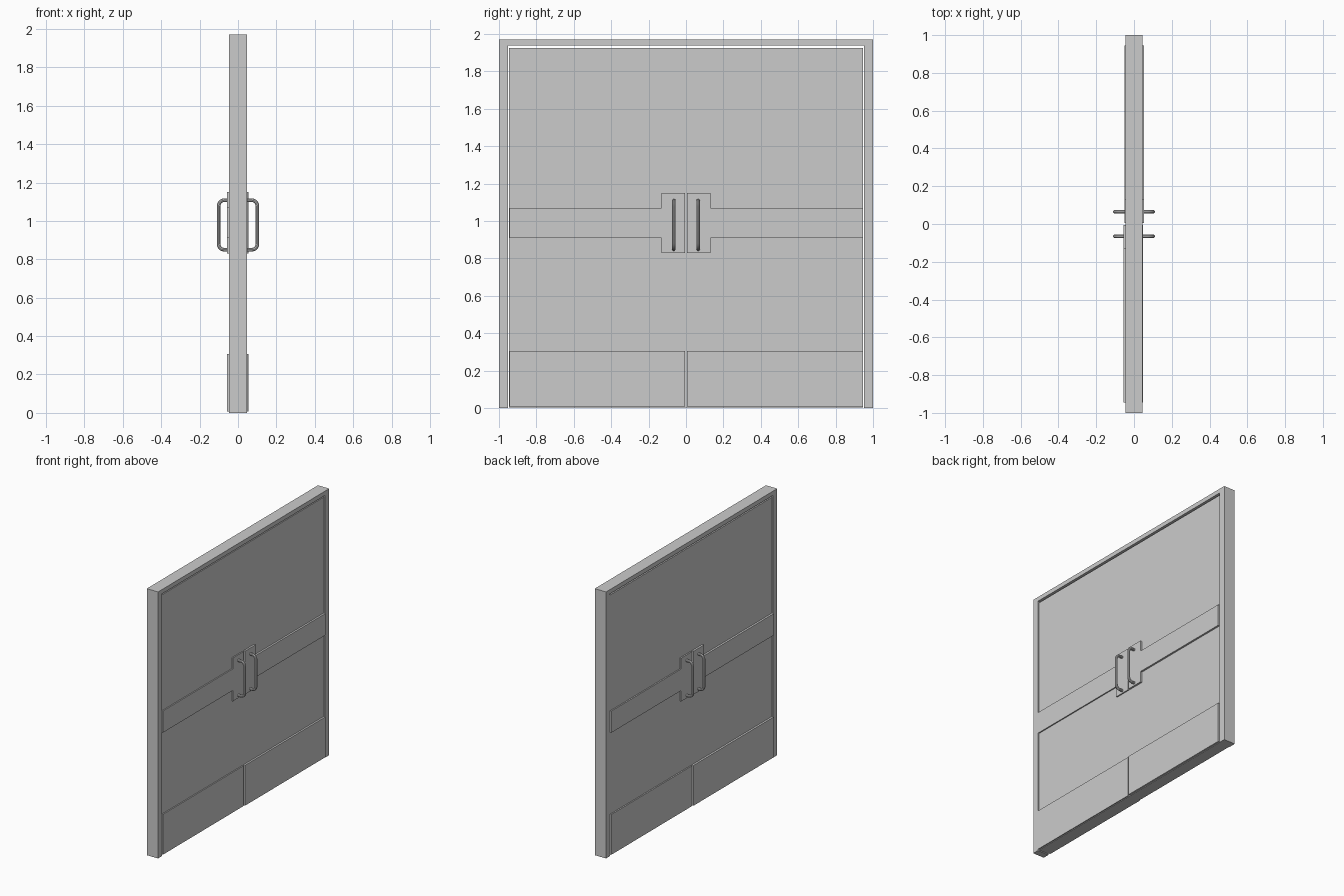
import bpy
import bmesh
from math import pi, cos, sin
from mathutils import Vector

cube = bpy.data.objects.get("Cube")
if cube:
    bpy.data.objects.remove(cube, do_unlink=True)

grey = bpy.data.materials.new("plain_grey")
grey.use_nodes = True
colour = (0.6, 0.6, 0.6, 1)
grey.diffuse_color = colour
grey.node_tree.nodes["Principled BSDF"].inputs["Base Color"].default_value = colour


def prism(name, outline, x0, x1):
    """Extrude a (y, z) outline along x from x0 to x1."""
    bm = bmesh.new()
    face = bm.faces.new([bm.verts.new((x0, y, z)) for y, z in outline])
    ext = bmesh.ops.extrude_face_region(bm, geom=[face])
    moved = [v for v in ext["geom"] if isinstance(v, bmesh.types.BMVert)]
    bmesh.ops.translate(bm, verts=moved, vec=(x1 - x0, 0, 0))
    bmesh.ops.recalc_face_normals(bm, faces=bm.faces)
    mesh = bpy.data.meshes.new(name)
    bm.to_mesh(mesh)
    bm.free()
    mesh.materials.append(grey)
    obj = bpy.data.objects.new(name, mesh)
    bpy.context.collection.objects.link(obj)
    return obj


def rect(y0, y1, z0, z1):
    return [(y0, z0), (y1, z0), (y1, z1), (y0, z1)]


def handle(name, side, y, base):
    """Bent round pull bar standing off the door face."""
    reach, low, high, bend = 0.101, 0.85, 1.108, 0.03
    path = [(base, low)]
    for z, start in ((low + bend, -pi / 2), (high - bend, 0)):
        for i in range(7):
            a = start + i * pi / 12
            path.append((reach - bend + bend * cos(a), z + bend * sin(a)))
    path.append((base, high))
    curve = bpy.data.curves.new(name, "CURVE")
    curve.dimensions = "3D"
    curve.bevel_depth = 0.01
    curve.bevel_resolution = 3
    curve.use_fill_caps = True
    spline = curve.splines.new("POLY")
    spline.points.add(len(path) - 1)
    for point, (x, z) in zip(spline.points, path):
        point.co = (side * x, y, z, 1)
    curve.materials.append(grey)
    obj = bpy.data.objects.new(name, curve)
    bpy.context.collection.objects.link(obj)
    bpy.ops.object.select_all(action="DESELECT")
    obj.select_set(True)
    bpy.context.view_layer.objects.active = obj
    bpy.ops.object.convert(target="MESH")
    bpy.ops.object.shade_smooth_by_angle()


# Frame: two jambs and a header in one outline
prism("door_frame", [(-1, 0), (-0.951, 0), (-0.951, 1.938), (0.951, 1.938),
                     (0.951, 0), (1, 0), (1, 1.97), (-1, 1.97)], -0.046, 0.046)

# Door panel, set slightly back inside the frame
prism("door_panel", rect(-0.947, 0.947, 0.004, 1.926), -0.042, 0.04)

# Plates and handles on both faces of both leaves
for leaf, s, shift in (("left", 1, 0.001), ("right", -1, -0.004)):
    lock_outline = [(0.006, 0.83), (0.13, 0.83), (0.13, 0.91), (0.945, 0.91),
                    (0.945, 1.07), (0.13, 1.07), (0.13, 1.15), (0.006, 1.15)]
    for face, side in (("front", 1), ("back", -1)):
        tag = f"{leaf}_{face}"
        inner, outer = side * 0.035, side * 0.0525 + shift
        prism("push_plate_" + tag, [(s * y, z) for y, z in lock_outline], inner, outer)
        prism("kick_plate_" + tag, rect(s * 0.006, s * 0.945, 0.008, 0.306), inner, outer)
        handle("pull_handle_" + tag, side, s * 0.065, 0.042)
